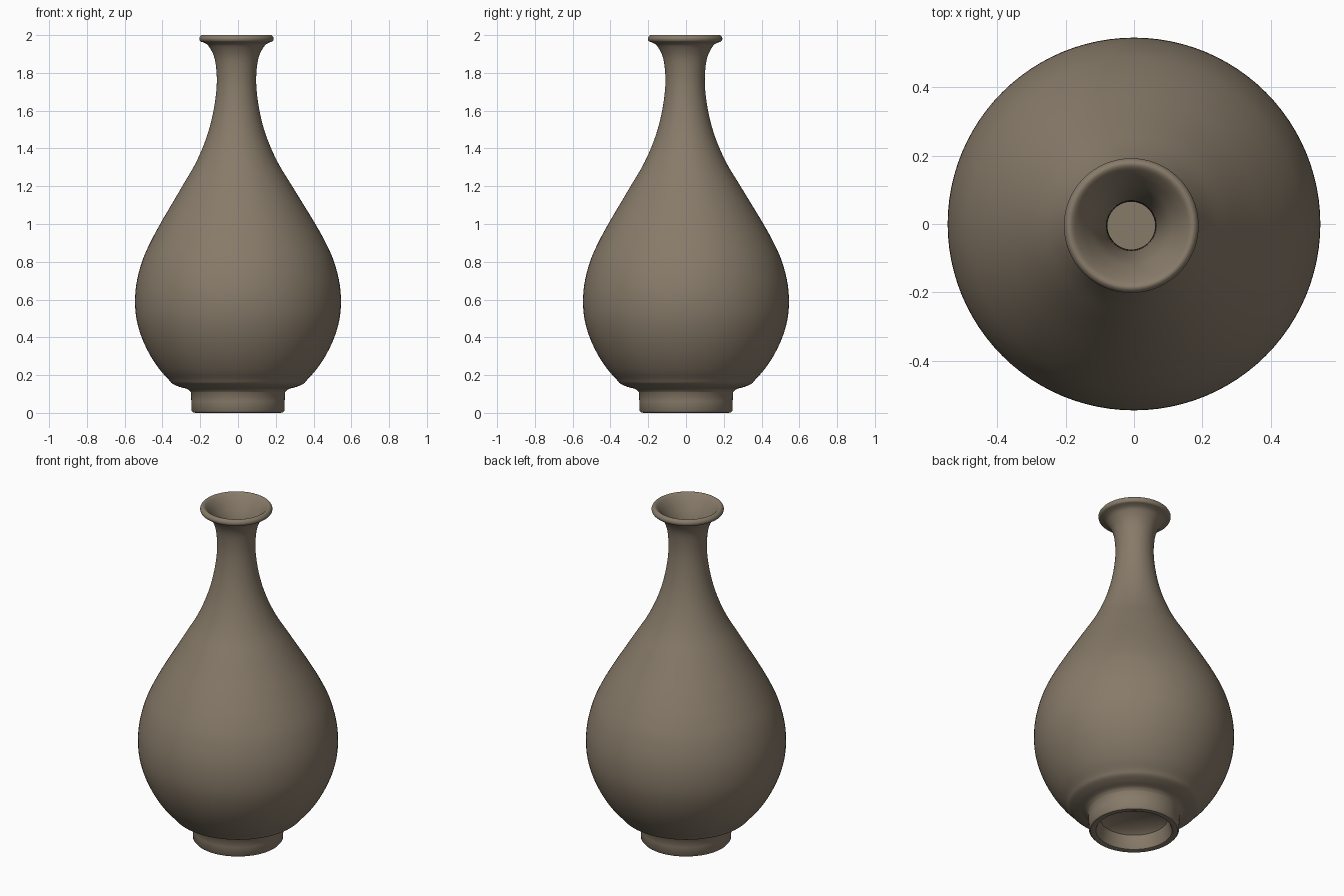
import bpy, bmesh, math

if "Cube" in bpy.data.objects:
    bpy.data.objects.remove(bpy.data.objects["Cube"])

SIDES = 96

clay = bpy.data.materials.new("brown grey clay")
clay.diffuse_color = (0.245, 0.198, 0.142, 1)
clay.use_nodes = True
clay.node_tree.nodes["Principled BSDF"].inputs["Base Color"].default_value = clay.diffuse_color


def smooth_curve(pts, steps=5):
    """Catmull-Rom curve through (radius, height) points."""
    p = [pts[0]] + pts + [pts[-1]]
    out = []
    for i in range(1, len(p) - 2):
        for s in range(steps):
            t = s / steps
            out.append(tuple(
                0.5 * (2 * b + (c - a) * t + (2 * a - 5 * b + 4 * c - d) * t * t
                       + (3 * b - a - 3 * c + d) * t ** 3)
                for a, b, c, d in zip(p[i - 1], p[i], p[i + 1], p[i + 2])))
    return out + [pts[-1]]


def lean(z):
    """Small sideways drift of the hand-thrown neck."""
    t = min(max((z - 0.8) / 0.8, 0), 1)
    return -0.008 * t * t * (3 - 2 * t)


def lathe(name, profile):
    """Revolve a profile; the first and last rings are capped."""
    bm = bmesh.new()
    rings = []
    for r, z in profile:
        o = lean(z)
        rings.append([bm.verts.new((o + r * math.cos(a), o * 0.6 + r * math.sin(a), z))
                      for a in (2 * math.pi * k / SIDES for k in range(SIDES))])
    for lo, hi in zip(rings, rings[1:]):
        for k in range(SIDES):
            n = (k + 1) % SIDES
            bm.faces.new((lo[k], lo[n], hi[n], hi[k]))
    bm.faces.new(rings[0][::-1])
    bm.faces.new(rings[-1])
    me = bpy.data.meshes.new(name)
    bm.to_mesh(me)
    bm.free()
    me.materials.append(clay)
    ob = bpy.data.objects.new(name, me)
    bpy.context.collection.objects.link(ob)
    bpy.context.view_layer.objects.active = ob
    ob.select_set(True)
    bpy.ops.object.shade_smooth_by_angle(angle=math.radians(40))
    return ob


# Hollow foot ring: recessed underside, rounded bottom edge, outer wall
foot = [(0.02, 0.115), (0.15, 0.105), (0.185, 0.08), (0.20, 0.02), (0.208, 0.004),
        (0.22, 0.0), (0.238, 0.002), (0.246, 0.012), (0.247, 0.06), (0.25, 0.11)]

# Pear-shaped belly rising into the slender neck
belly = smooth_curve([(0.25, 0.11), (0.268, 0.126), (0.31, 0.138), (0.348, 0.155),
                      (0.37, 0.18), (0.415, 0.23), (0.465, 0.305), (0.51, 0.40),
                      (0.538, 0.50), (0.545, 0.60), (0.535, 0.70), (0.505, 0.81),
                      (0.46, 0.91), (0.405, 1.01), (0.345, 1.11), (0.285, 1.21),
                      (0.225, 1.31), (0.178, 1.41), (0.143, 1.51), (0.118, 1.62),
                      (0.105, 1.73), (0.107, 1.82), (0.12, 1.89), (0.15, 1.945),
                      (0.178, 1.962)])

# Rolled lip, flared mouth and the bore closed down inside the neck
lip = smooth_curve([(0.178, 1.962), (0.192, 1.968), (0.197, 1.982), (0.19, 1.996),
                    (0.178, 2.0), (0.162, 1.988), (0.135, 1.95), (0.105, 1.89),
                    (0.085, 1.81), (0.074, 1.72), (0.07, 1.60), (0.07, 1.50)])

lathe("vase", foot + belly[1:] + lip[1:])
